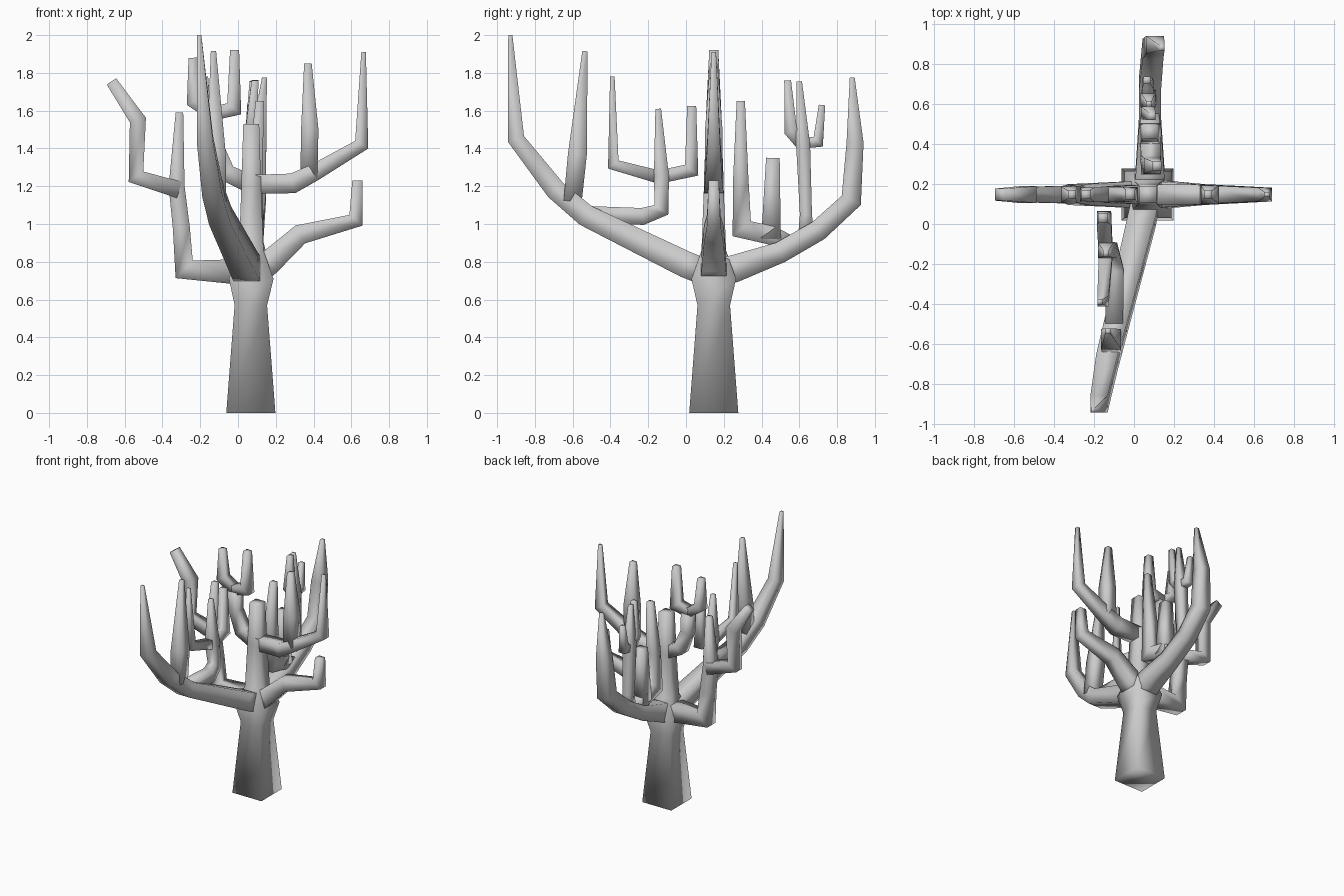
import bpy
import bmesh
from mathutils import Vector

bark = bpy.data.materials.new("grey bark")
bark.diffuse_color = (0.6, 0.6, 0.6, 1)


def limb(name, pts, side):
    """Four-sided mitred tube through (x, y, z, radius) points; 'side' is the flat sideways axis."""
    bm = bmesh.new()
    side = Vector(side)
    c = [Vector(p[:3]) for p in pts]
    rings = []
    for i, p in enumerate(pts):
        a = (c[i] - c[i - 1]).normalized() if i > 0 else None
        b = (c[i + 1] - c[i]).normalized() if i < len(c) - 1 else None
        t = ((a or b) + (b or a)).normalized()
        u = side.cross(t).normalized()
        m = 1.0
        if a and b:
            m = min(1.25, 1 / max(0.5, t.dot(a)))  # widen the mitre at bends
        r = p[3]
        rings.append([bm.verts.new(c[i] + u * r * m * j + side * r * k)
                      for j, k in ((1, 1), (-1, 1), (-1, -1), (1, -1))])
    for lo, hi in zip(rings, rings[1:]):
        for k in range(4):
            bm.faces.new((lo[k], lo[(k + 1) % 4], hi[(k + 1) % 4], hi[k]))
    bm.faces.new(rings[0])
    bm.faces.new(rings[-1])
    bmesh.ops.recalc_face_normals(bm, faces=bm.faces)
    for f in bm.faces:
        f.smooth = True
    me = bpy.data.meshes.new(name)
    bm.to_mesh(me)
    bm.free()
    me.materials.append(bark)
    ob = bpy.data.objects.new(name, me)
    bpy.context.collection.objects.link(ob)


def side_limb(name, *pts):
    """Limb in the left-right plane through the trunk, points (x, z, radius)."""
    limb(name, [(x, 0.147, z, r) for x, z, r in pts], (0, 1, 0))


def depth_limb(name, *pts):
    """Limb running front to back, points (x, y, z, radius)."""
    limb(name, pts, (1, 0, 0))


# Trunk and central stem
side_limb("trunk", (0.068, 0, 0.13), (0.068, 0.57, 0.086), (0.07, 0.71, 0.118),
          (0.07, 0.86, 0.065), (0.07, 1.2, 0.052), (0.07, 1.53, 0.042))

# Left limb with its twigs
side_limb("left_limb", (0.05, 0.745, 0.07), (-0.285, 0.76, 0.052),
          (-0.30, 0.98, 0.045), (-0.325, 1.2, 0.042), (-0.31, 1.59, 0.02))
side_limb("left_twig", (-0.31, 1.18, 0.045), (-0.54, 1.25, 0.038),
          (-0.53, 1.55, 0.042), (-0.67, 1.755, 0.03))

# Right lower limb
side_limb("right_limb", (0.08, 0.73, 0.075), (0.17, 0.80, 0.065), (0.33, 0.945, 0.052),
          (0.625, 1.02, 0.036), (0.632, 1.23, 0.027))

# Upper right limb with its twig
side_limb("upper_right_limb", (0.07, 1.21, 0.05), (0.29, 1.215, 0.052),
          (0.40, 1.27, 0.045), (0.655, 1.42, 0.035), (0.665, 1.91, 0.012))
side_limb("upper_right_twig", (0.375, 1.24, 0.045), (0.38, 1.5, 0.046), (0.37, 1.85, 0.02))

# Upper left fork
side_limb("upper_left_limb", (0.07, 1.21, 0.05), (-0.06, 1.27, 0.045),
          (-0.12, 1.42, 0.04), (-0.125, 1.57, 0.04))
side_limb("fork_right", (-0.15, 1.58, 0.035), (-0.02, 1.61, 0.038), (-0.018, 1.92, 0.024))
side_limb("fork_left", (-0.10, 1.56, 0.035), (-0.235, 1.65, 0.036), (-0.24, 1.88, 0.022))

# Front limb
depth_limb("front_limb", (0.055, 0.09, 0.75, 0.07), (0.035, 0.0, 0.785, 0.07),
           (-0.095, -0.53, 1.045, 0.058), (-0.135, -0.69, 1.18, 0.054),
           (-0.175, -0.90, 1.45, 0.043), (-0.205, -0.93, 2.0, 0.011))
depth_limb("front_spike", (-0.11, -0.60, 1.12, 0.048), (-0.115, -0.575, 1.37, 0.05),
           (-0.13, -0.535, 1.915, 0.014))
depth_limb("front_inner_limb", (-0.10, -0.52, 1.05, 0.045), (-0.095, -0.23, 1.04, 0.044),
           (-0.12, -0.13, 1.075, 0.036), (-0.14, -0.13, 1.25, 0.04), (-0.14, -0.147, 1.61, 0.015))
depth_limb("front_twig_outer", (-0.14, -0.13, 1.245, 0.035), (-0.155, -0.385, 1.315, 0.028),
           (-0.17, -0.39, 1.78, 0.012))
depth_limb("front_twig_inner", (-0.14, -0.16, 1.245, 0.035), (-0.15, 0.03, 1.285, 0.036),
           (-0.155, 0.03, 1.625, 0.024))

# Back limb
depth_limb("back_limb", (0.07, 0.17, 0.74, 0.075), (0.08, 0.26, 0.765, 0.072),
           (0.08, 0.5, 0.85, 0.056), (0.08, 0.70, 0.965, 0.055),
           (0.095, 0.875, 1.125, 0.052), (0.105, 0.895, 1.43, 0.045), (0.14, 0.88, 1.775, 0.013))
depth_limb("back_stem", (0.075, 0.635, 0.93, 0.042), (0.07, 0.635, 1.05, 0.032),
           (0.07, 0.62, 1.42, 0.037), (0.075, 0.60, 1.755, 0.014))
depth_limb("back_fork_inner", (0.07, 0.62, 1.41, 0.03), (0.07, 0.555, 1.49, 0.033),
           (0.09, 0.538, 1.76, 0.018))
depth_limb("back_fork_outer", (0.07, 0.62, 1.43, 0.03), (0.068, 0.70, 1.435, 0.028),
           (0.065, 0.72, 1.63, 0.017))

# Low back branch with its two upright twigs
depth_limb("back_low_limb", (0.08, 0.54, 0.90, 0.045), (0.08, 0.45, 0.94, 0.05),
           (0.085, 0.295, 0.975, 0.05), (0.09, 0.29, 1.25, 0.04), (0.115, 0.29, 1.65, 0.022))
depth_limb("back_low_twig", (0.08, 0.45, 0.92, 0.052), (0.08, 0.46, 1.35, 0.036))
